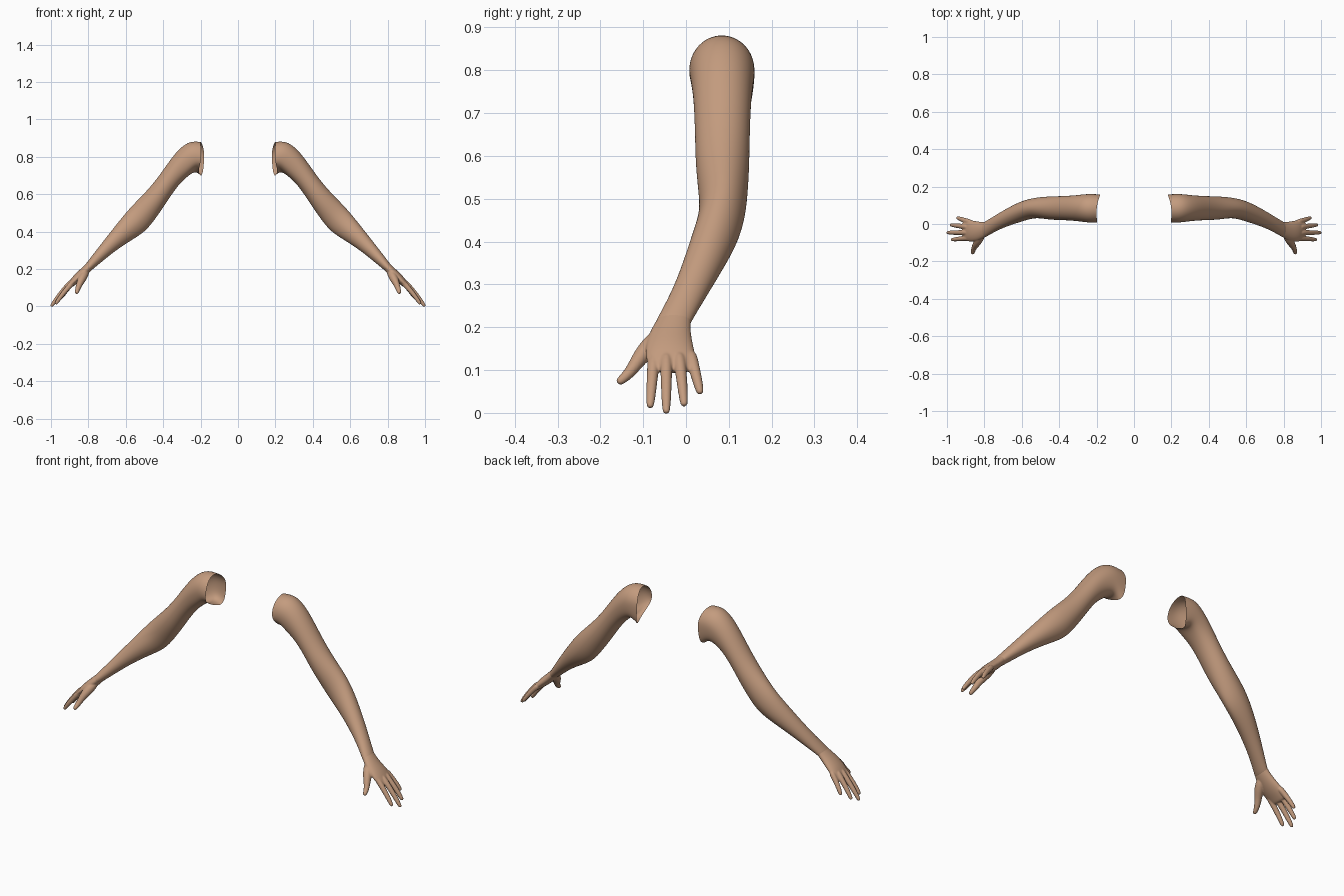
import bpy, bmesh, math
from mathutils import Vector

cube = bpy.data.objects.get("Cube")
if cube:
    bpy.data.objects.remove(cube, do_unlink=True)

skin = bpy.data.materials.new("warm_tan_skin")
skin.use_nodes = True
TAN = (0.55, 0.33, 0.21, 1)
skin.diffuse_color = TAN
skin.node_tree.nodes["Principled BSDF"].inputs["Base Color"].default_value = TAN


def loft(bm, rings, close_start=False):
    """Skin a list of rings and close the far end."""
    rows = [[bm.verts.new(p) for p in ring] for ring in rings]
    n = len(rows[0])
    for a, b in zip(rows, rows[1:]):
        for i in range(n):
            j = (i + 1) % n
            bm.faces.new((a[i], a[j], b[j], b[i]))
    bm.faces.new(rows[-1])
    if close_start:
        bm.faces.new(rows[0][::-1])


def finish(name, bm, fuse=False):
    """Smooth the mesh, fuse overlapping volumes if asked, and mirror to the other side."""
    bmesh.ops.recalc_face_normals(bm, faces=bm.faces)
    for f in bm.faces:
        f.smooth = True
    mesh = bpy.data.meshes.new(name)
    bm.to_mesh(mesh)
    bm.free()
    mesh.materials.append(skin)
    obj = bpy.data.objects.new(name, mesh)
    bpy.context.collection.objects.link(obj)
    sub = obj.modifiers.new("round", "SUBSURF")
    sub.levels = sub.render_levels = 2
    if fuse:
        remesh = obj.modifiers.new("fuse", "REMESH")
        remesh.mode = "VOXEL"
        remesh.voxel_size = 0.003
        remesh.use_smooth_shade = True
        relax = obj.modifiers.new("blend", "SMOOTH")
        relax.factor = 0.5
        relax.iterations = 5
    obj.modifiers.new("mirror", "MIRROR").use_mirror_merge = False


def section(top, bottom, y, half_width, power=1, tilt=0, bow=0, skew=0, n=16):
    """Oval through a top and a bottom point (x, z), with a given width along y.

    power under 1 makes the lower half boxier, tilt drops its back corner,
    bow and skew move the sides towards the body.
    """
    t, b = Vector((top[0], y, top[1])), Vector((bottom[0], y, bottom[1]))
    mid, half = (t + b) / 2, (t - b) / 2 * 1.02
    ring = []
    for i in range(n):
        a = math.tau * i / n
        s, c = math.sin(a), math.cos(a)
        if c < 0:
            s = math.copysign(abs(s) ** power, s)
            c = -abs(c) ** power
        ring.append(mid + half * c + Vector((-bow * s * s - skew * s, half_width * 1.02 * s,
                                             -tilt * s * max(0, -c))))
    return ring


def digit(bm, points, radii, n=10):
    """Tapered round tube along a path, rounded at its tip."""
    pts = [Vector(p) for p in points]
    end = (pts[-1] - pts[-2]).normalized()
    tip = pts[-1]
    pts[-1] = tip - end * radii[-1] * 0.8
    pts.append(tip)
    radii = list(radii) + [radii[-1] * 0.6]
    rings = []
    for k, (p, r) in enumerate(zip(pts, radii)):
        d = (pts[min(k + 1, len(pts) - 1)] - pts[max(k - 1, 0)]).normalized()
        side = (Vector((0, 1, 0)) - d * d.y).normalized()
        up = d.cross(side)
        rings.append([p + (side * math.cos(math.tau * i / n)
                           + up * math.sin(math.tau * i / n)) * r * 1.06 for i in range(n)])
    loft(bm, rings, close_start=True)


# Open shoulder, upper arm, elbow, forearm and wrist
bm = bmesh.new()
loft(bm, [section(*s) for s in (
    ((.20, .88), (.209, .715), .083, .075, .65, .04, .016, .008),
    ((.245, .884), (.226, .728), .084, .077, .7, .02),
    ((.29, .866), (.262, .702), .085, .073, .8),
    ((.345, .81), (.308, .662), .085, .067, .9),
    ((.42, .70), (.352, .603), .085, .064),
    ((.475, .632), (.40, .529), .085, .063),
    ((.53, .575), (.445, .464), .087, .058, 1.1),
    ((.582, .522), (.495, .400), .086, .053, 1.15),
    ((.636, .456), (.57, .354), .067, .054, 1.1),
    ((.70, .375), (.645, .306), .038, .047),
    ((.76, .298), (.718, .248), .005, .041),
    ((.815, .226), (.78, .196), -.031, .041),
    ((.825, .212), (.793, .186), -.034, .041),
)])
finish("arms", bm)

# Palm, starting just inside the wrist
bm = bmesh.new()
loft(bm, [section(*s) for s in (
    ((.79, .252), (.762, .226), -.018, .034),
    ((.815, .226), (.78, .196), -.031, .041),
    ((.85, .193), (.812, .162), -.039, .051),
    ((.885, .160), (.852, .128), -.038, .058),
    ((.91, .124), (.886, .104), -.033, .058),
    ((.924, .102), (.906, .088), -.030, .054),
)], close_start=True)

# Fingers: knuckle and tip, with a slight arch between them
for base, tip in (
    ((.872, -.074, .140), (.976, -.084, .012)),
    ((.882, -.046, .142), (1.00, -.046, -.001)),
    ((.882, -.017, .142), (.982, -.004, .016)),
    ((.868, .008, .144), (.946, .034, .044)),
):
    a, b = Vector(base), Vector(tip)
    arch = Vector((.003, 0, .003))
    digit(bm, [a, a.lerp(b, .35) + arch, a.lerp(b, .7) + arch, b],
          (.016, .0135, .012, .0095))

# Thumb, splayed forward from the base of the palm
digit(bm, [(.808, -.040, .196), (.828, -.080, .160), (.845, -.110, .127),
           (.857, -.130, .094), (.864, -.160, .069)],
      (.018, .025, .018, .0135, .0105))
finish("hands", bm, fuse=True)
